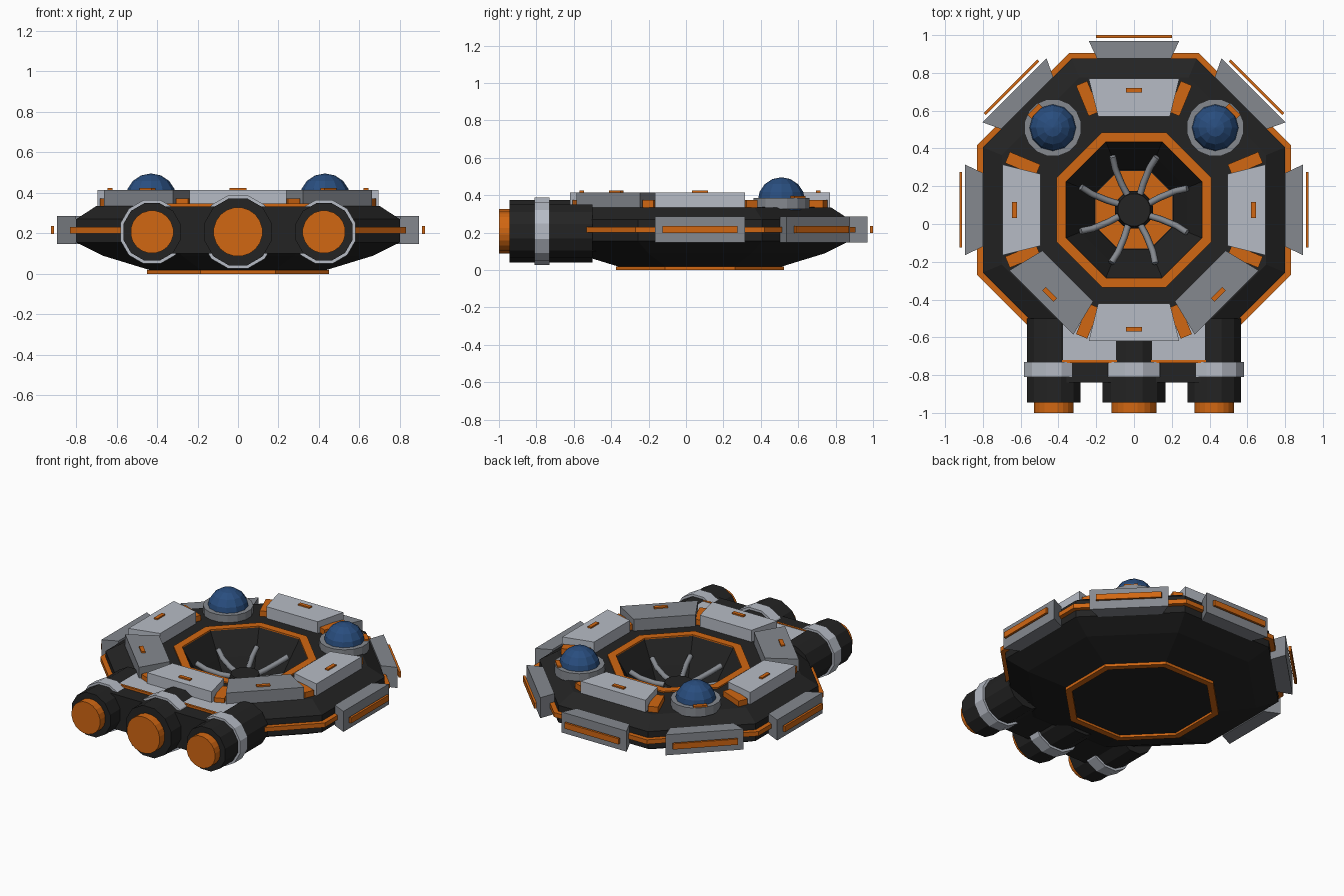
import bpy, bmesh, math
from mathutils import Matrix, Vector

if "Cube" in bpy.data.objects:
    bpy.data.objects.remove(bpy.data.objects["Cube"])

CY = 0.075  # centre of the octagonal hull along y


def material(name, rgb):
    m = bpy.data.materials.new(name)
    m.diffuse_color = (*rgb, 1)
    m.use_nodes = True
    m.node_tree.nodes["Principled BSDF"].inputs["Base Color"].default_value = m.diffuse_color
    return m


BLACK = material("black", (0.017, 0.017, 0.017))
ORANGE = material("orange", (0.64, 0.135, 0.006))
LIGHT = material("light_grey", (0.47, 0.50, 0.56))
MID = material("mid_grey", (0.235, 0.25, 0.275))
BLUE = material("blue", (0.022, 0.075, 0.21))


def finish(name, bm, mat, matrix=None):
    if matrix:
        bm.transform(matrix)
    bmesh.ops.recalc_face_normals(bm, faces=bm.faces)
    me = bpy.data.meshes.new(name)
    bm.to_mesh(me)
    bm.free()
    me.materials.append(mat)
    ob = bpy.data.objects.new(name, me)
    bpy.context.collection.objects.link(ob)
    return ob


def lathe(name, profile, mat, sides=8, matrix=None, loop=False):
    """Spin (apothem, z) points into a faceted solid; loop joins last to first."""
    bm = bmesh.new()
    rings = []
    for a, z in profile:
        r = a / math.cos(math.pi / sides)
        rings.append([bm.verts.new((r * math.cos((i + .5) * math.tau / sides),
                                    r * math.sin((i + .5) * math.tau / sides), z))
                      for i in range(sides)])
    pairs = list(zip(rings, rings[1:]))
    if loop:
        pairs.append((rings[-1], rings[0]))
    else:
        bm.faces.new(rings[0])
        bm.faces.new(rings[-1])
    for lo, hi in pairs:
        for i in range(sides):
            j = (i + 1) % sides
            bm.faces.new((lo[i], lo[j], hi[j], hi[i]))
    return finish(name, bm, mat, matrix or Matrix.Translation((0, CY, 0)))


def ring(name, a0, a1, z0, z1, mat, sides=8, matrix=None):
    return lathe(name, [(a0, z0), (a1, z0), (a1, z1), (a0, z1)], mat, sides, matrix, True)


def wedge(name, deg, a0, a1, w0, w1, z0, z1, mat):
    """Trapezoid block facing outward at an angle around the hull centre."""
    bm = bmesh.new()
    outline = [(a0, -w0), (a1, -w1), (a1, w1), (a0, w0)]
    f = bm.faces.new([bm.verts.new((x, y, z0)) for x, y in outline])
    ext = bmesh.ops.extrude_face_region(bm, geom=[f])
    bmesh.ops.translate(bm, vec=(0, 0, z1 - z0),
                        verts=[v for v in ext["geom"] if isinstance(v, bmesh.types.BMVert)])
    m = Matrix.Translation((0, CY, 0)) @ Matrix.Rotation(math.radians(deg), 4, 'Z')
    return finish(name, bm, mat, m)


def box(name, x0, x1, y0, y1, z0, z1, mat):
    bm = bmesh.new()
    bmesh.ops.create_cube(bm, size=1)
    m = Matrix.Translation(((x0 + x1) / 2, (y0 + y1) / 2, (z0 + z1) / 2)) @ \
        Matrix.Diagonal((x1 - x0, y1 - y0, z1 - z0, 1))
    return finish(name, bm, mat, m)


# Hull with the sunken bowl in one profile
lathe("hull", [(0.425, 0.015), (0.67, 0.09), (0.80, 0.155), (0.80, 0.27), (0.70, 0.335),
               (0.36, 0.338), (0.28, 0.19), (0.21, 0.05)], BLACK)
ring("hull_trim", 0.78, 0.83, 0.20, 0.23, ORANGE)
ring("bowl_rim", 0.36, 0.41, 0.325, 0.347, ORANGE)
ring("belly_ring", 0.41, 0.45, 0.0, 0.018, ORANGE)

# Fan in the bowl
lathe("bowl_floor", [(0.205, 0.045), (0.205, 0.057)], ORANGE)
lathe("fan_hub", [(0.10, 0.05), (0.10, 0.15), (0.085, 0.21)], BLACK, 16)
cu = bpy.data.curves.new("fan_blades", 'CURVE')
cu.dimensions = '3D'
cu.bevel_depth = 0.018
cu.bevel_resolution = 1
cu.use_fill_caps = True
for k in range(8):
    a = math.radians(22.5 + 45 * k)
    sp = cu.splines.new('POLY')
    pts = [(0.07, 0.0, 0.18), (0.15, 0.008, 0.19), (0.24, 0.008, 0.215), (0.305, -0.004, 0.245)]
    sp.points.add(len(pts) - 1)
    for p, (r, t, z) in zip(sp.points, pts):
        v = Matrix.Rotation(a, 3, 'Z') @ Vector((r, t, z))
        p.co = (v.x, v.y + CY, v.z, 1)
cu.materials.append(MID)
fan = bpy.data.objects.new("fan_blades", cu)
bpy.context.collection.objects.link(fan)
bpy.context.view_layer.objects.active = fan
fan.select_set(True)
bpy.ops.object.convert(target='MESH')

# Deck panels with orange marks; forward diagonals carry domes instead
for deg in (0, 90, 180, 270, 225, 315):
    wedge(f"deck_panel_{deg}", deg, 0.495, 0.695, 0.19, 0.24, 0.33, 0.415,
          MID if deg % 90 else LIGHT)
    wedge(f"panel_mark_{deg}", deg, 0.62, 0.645, 0.042, 0.042, 0.41, 0.424, ORANGE)
for k in range(8):
    wedge(f"deck_bar_{k}", 22.5 + 45 * k, 0.55, 0.725, 0.032, 0.032, 0.32, 0.373, ORANGE)

# Domes
for deg in (45, 135):
    x = 0.43 if deg == 45 else -0.43
    at = Matrix.Translation((x, 0.51, 0))
    lathe(f"dome_base_{deg}", [(0.15, 0.325), (0.15, 0.385)], MID, 16, at)
    bm = bmesh.new()
    bmesh.ops.create_uvsphere(bm, u_segments=12, v_segments=8, radius=0.126)
    finish(f"dome_{deg}", bm, BLUE, Matrix.Translation((x, 0.51, 0.37)))
    wedge(f"dome_mark_{deg}", deg, 0.725, 0.755, 0.042, 0.042, 0.38, 0.395, ORANGE)

# Bumper plates with floating light strips on the five free sides
for deg in (0, 45, 90, 135, 180):
    wedge(f"side_plate_{deg}", deg, 0.80, 0.895, 0.195, 0.24, 0.148, 0.285, MID)
    wedge(f"side_strip_{deg}", deg, 0.91, 0.925, 0.2, 0.2, 0.197, 0.235, ORANGE)

# Engine block
box("engine_block", -0.42, 0.42, -0.84, -0.45, 0.10, 0.332, BLACK)
box("engine_deck", -0.38, 0.38, -0.722, -0.45, 0.325, 0.343, LIGHT)
box("engine_deck_strip", -0.38, 0.38, -0.735, -0.72, 0.325, 0.347, ORANGE)

# Engines: local z runs rearward along -y
for name, x, r, rn in (("left", -0.425, 0.142, 0.105), ("centre", 0, 0.166, 0.12),
                       ("right", 0.425, 0.142, 0.105)):
    at = Matrix.Translation((x, 0, 0.207)) @ Matrix.Rotation(math.pi / 2, 4, 'X')
    lathe(f"{name}_engine", [(r, 0.50), (r, 0.945)], BLACK, 12, at)
    ring(f"{name}_engine_band", r - 0.02, r + 0.015, 0.73, 0.81, LIGHT, 12, at)
    lathe(f"{name}_nozzle", [(rn, 0.93), (rn, 1.0)], ORANGE, 20, at)
